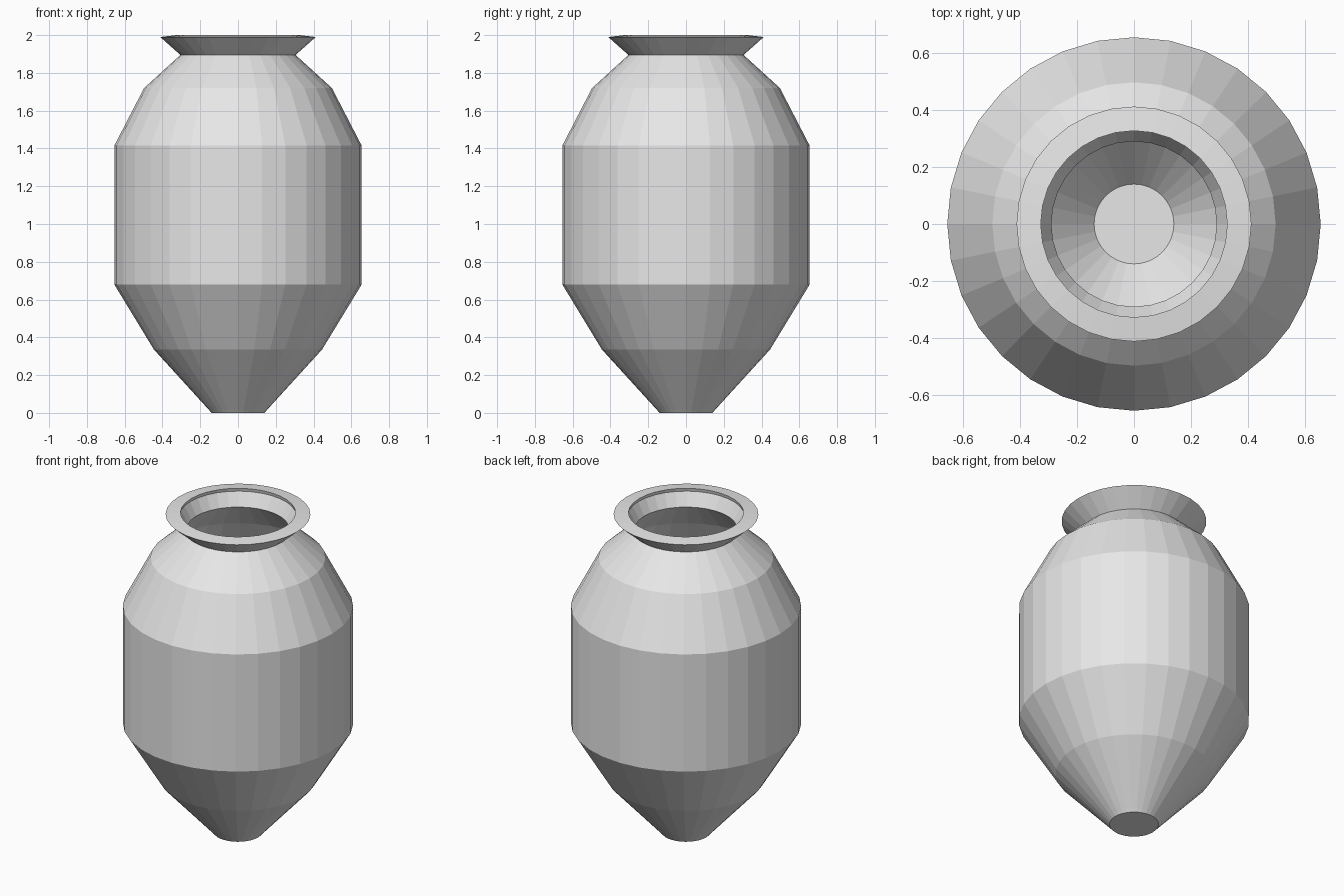
import bpy, bmesh, math

cube = bpy.data.objects.get("Cube")
if cube:
    bpy.data.objects.remove(cube)

# Pale clay
clay = bpy.data.materials.new("pale_grey_clay")
clay.use_nodes = True
colour = (0.8, 0.8, 0.8, 1)
clay.diffuse_color = colour
clay.node_tree.nodes["Principled BSDF"].inputs["Base Color"].default_value = colour

SIDES = 32

# Outer wall from foot to rim edge (radius, height)
outer = [(0.14, 0), (0.153, 0.015), (0.445, 0.335), (0.655, 0.68),
         (0.655, 1.415), (0.497, 1.72), (0.305, 1.895), (0.412, 1.99)]
# Mouth and inner wall from lip down to floor
inner = [(0.327, 2.0), (0.332, 1.98), (0.29, 1.9), (0.48, 1.71),
         (0.635, 1.41), (0.635, 0.685), (0.43, 0.345), (0.14, 0.025)]


def turned(name, profile, material):
    """Revolve a profile around z and cap both ends with flat discs."""
    bm = bmesh.new()
    rings = []
    for r, z in profile:
        angles = [math.tau * i / SIDES for i in range(SIDES)]
        rings.append([bm.verts.new((r * math.cos(a), r * math.sin(a), z)) for a in angles])
    for low, high in zip(rings, rings[1:]):
        for i in range(SIDES):
            j = (i + 1) % SIDES
            bm.faces.new((low[i], low[j], high[j], high[i]))
    bm.faces.new(rings[0][::-1])
    bm.faces.new(rings[-1])
    bmesh.ops.recalc_face_normals(bm, faces=bm.faces)
    mesh = bpy.data.meshes.new(name)
    bm.to_mesh(mesh)
    bm.free()
    mesh.materials.append(material)
    obj = bpy.data.objects.new(name, mesh)
    bpy.context.collection.objects.link(obj)
    return obj


# Hollow faceted jar
turned("jar", outer + inner, clay)
